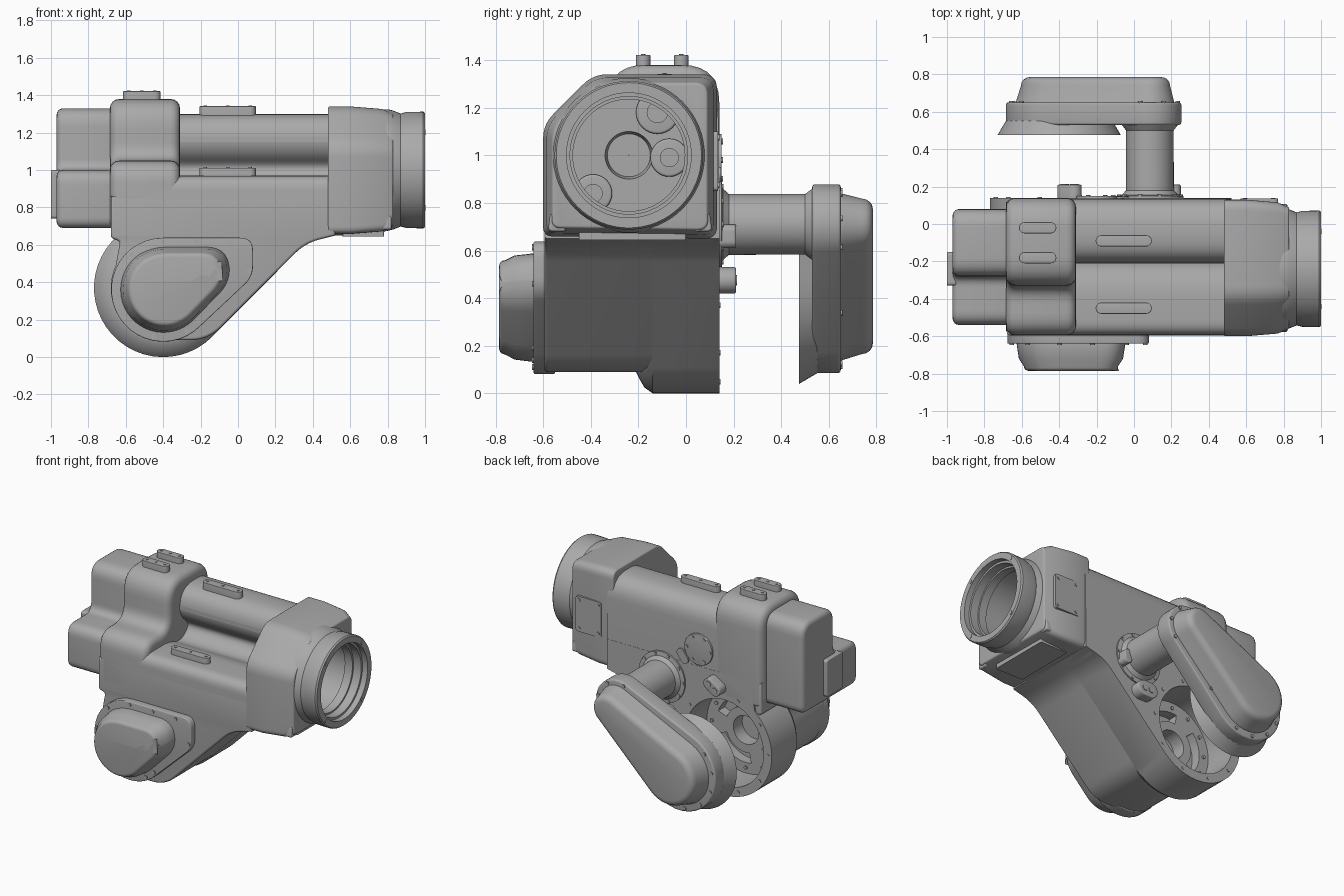
import bpy, bmesh
from math import sin, cos, pi, atan2, acos, hypot, radians
from mathutils import Vector

if "Cube" in bpy.data.objects:
    bpy.data.objects.remove(bpy.data.objects["Cube"])

metal = bpy.data.materials.new("cast grey metal")
metal.use_nodes = True
metal.diffuse_color = (0.4, 0.4, 0.4, 1)
metal.node_tree.nodes["Principled BSDF"].inputs["Base Color"].default_value = (0.4, 0.4, 0.4, 1)

AXES = {"x": lambda a, p: (a, p[0], p[1]),
        "y": lambda a, p: (p[0], a, p[1]),
        "z": lambda a, p: (p[0], p[1], a)}


# --- outline helpers (2D) ---
def rounded(corners, n=7):
    """Outline from (u, v, rounding) corners."""
    out = []
    for i, (u, v, r) in enumerate(corners):
        p = Vector((u, v))
        if r == 0:
            out.append(p)
            continue
        a = p + (Vector(corners[i - 1][:2]) - p).normalized() * r
        b = p + (Vector(corners[(i + 1) % len(corners)][:2]) - p).normalized() * r
        for k in range(n + 1):
            t = k / n
            out.append(a * (1 - t) ** 2 + p * 2 * t * (1 - t) + b * t * t)
    return out


def arc(c, r, start, end, n=24):
    angles = [radians(start + (end - start) * k / n) for k in range(n + 1)]
    return [Vector((c[0] + r * cos(a), c[1] + r * sin(a))) for a in angles]


def circle(c, r, n=48):
    return arc(c, r, 0, 360, n)[:-1]


def arc_outline(c, r, start, end, corners):
    """Arc closed by a chain of rounded corners."""
    pts = arc(c, r, start, end)
    return rounded([(*pts[-1], 0)] + corners + [(*pts[0], 0)]) + pts[1:-1]


def capsule(c1, r1, c2, r2, n=20):
    """Outer hull of two circles."""
    a = atan2(c2[1] - c1[1], c2[0] - c1[0])
    b = acos((r1 - r2) / hypot(c2[0] - c1[0], c2[1] - c1[1]))
    a, b = a * 180 / pi, b * 180 / pi
    return arc(c1, r1, a + b, a + 360 - b, n) + arc(c2, r2, a - b, a + b, n)


def scaled(pts, s, c):
    c = Vector(c)
    return [c + (p - c) * s for p in pts]


def inset(pts, d):
    """Counter-clockwise outline moved inward by d."""
    out = []
    for i, p in enumerate(pts):
        e1 = (p - pts[i - 1]).normalized()
        e2 = (pts[(i + 1) % len(pts)] - p).normalized()
        n1 = Vector((-e1.y, e1.x))
        n = (n1 + Vector((-e2.y, e2.x))).normalized()
        out.append(p + n * d / max(0.5, n.dot(n1)))
    return out


# --- solid helpers ---
def finish(bm, name):
    bmesh.ops.recalc_face_normals(bm, faces=bm.faces)
    mesh = bpy.data.meshes.new(name)
    bm.to_mesh(mesh)
    bm.free()
    mesh.materials.append(metal)
    obj = bpy.data.objects.new(name, mesh)
    bpy.context.collection.objects.link(obj)
    smooth(obj)
    return obj


def smooth(obj):
    bpy.ops.object.select_all(action="DESELECT")
    obj.select_set(True)
    bpy.context.view_layer.objects.active = obj
    bpy.ops.object.shade_smooth_by_angle(angle=radians(32))


def rim(a, pts, depth, steps=4):
    """Sections rolling from a flat end into the full outline."""
    turns = [pi / 2 * k / steps for k in range(steps + 1)]
    return [(a + depth * (1 - cos(t)), inset(pts, abs(depth) * (1 - sin(t)))) for t in turns]


def loft(name, axis, sections, bevel=0.0):
    """Solid through rising (position, outline) sections, with rounded end rims."""
    if bevel:
        sections = rim(*sections[0], bevel) + sections[1:-1] + rim(*sections[-1], -bevel)[::-1]
    bm = bmesh.new()
    rings = [[bm.verts.new(AXES[axis](a, p)) for p in pts] for a, pts in sections]
    n = len(rings[0])
    for lo, hi in zip(rings, rings[1:]):
        for i in range(n):
            bm.faces.new((lo[i], lo[(i + 1) % n], hi[(i + 1) % n], hi[i]))
    bm.faces.new(rings[0])
    bm.faces.new(rings[-1])
    return finish(bm, name)


def prism(name, axis, a, b, pts, bevel=0.0):
    return loft(name, axis, [(a, pts), (b, pts)], bevel)


def lathe(name, axis, c, profile, n=64):
    """Revolve (position, radius) points around an axis through c."""
    bm = bmesh.new()
    rings = [[bm.verts.new(AXES[axis](a, p)) for p in circle(c, r, n)] for a, r in profile]
    for lo, hi in zip(rings, rings[1:] + rings[:1]):
        for i in range(n):
            bm.faces.new((lo[i], lo[(i + 1) % n], hi[(i + 1) % n], hi[i]))
    return finish(bm, name)


def cut(objs, *cutters):
    for obj in objs:
        bpy.context.view_layer.objects.active = obj
        for cutter in cutters:
            mod = obj.modifiers.new("cut", "BOOLEAN")
            mod.object, mod.solver = cutter, "EXACT"
            bpy.ops.object.modifier_apply(modifier=mod.name)
        smooth(obj)
    for cutter in cutters:
        bpy.data.objects.remove(cutter)


def bolts(name, axis, a, b, centres, r=0.012):
    for c in centres:
        prism(name, axis, a, b, circle(c, r, 12))


# --- main casting ---
GEAR, ARM, NOSE = (-0.4, 0.37), (0.085, 0.71), (-0.24, 1.0)
SLOPE = [(0.36, 0.61, 0.08), (0.52, 0.65, 0), (0.52, 0.86, 0)]


def gear_outline(r):
    return arc_outline(GEAR, r, 130, 315, SLOPE + [(-0.6, 0.86, 0)])


front_case = prism("lower_case", "y", -0.595, 0.13, arc_outline(
    GEAR, 0.28, 155, 270, [(-0.16, 0.09, 0.1)] + SLOPE
    + [(-0.68, 0.86, 0), (-0.68, 0.635, 0.02), (-0.63, 0.62, 0.02)]), 0.015)
rear_case = loft("rear_gear_case", "y", [(-0.21, gear_outline(0.28)), (-0.195, gear_outline(0.31)),
                                         (-0.175, gear_outline(0.345)), (-0.14, gear_outline(0.37)),
                                         (0.14, gear_outline(0.37))])
prism("twin_tube_case", "x", -0.5, 0.52, rounded([
    (-0.595, 0.7, 0), (0.14, 0.7, 0), (0.135, 1.3, 0.15), (-0.21, 1.3, 0.15),
    (-0.21, 1.1, 0.08), (-0.09, 1.01, 0.07), (-0.2, 0.92, 0.07), (-0.33, 0.97, 0.06), (-0.595, 0.97, 0.08)]))
prism("left_case", "x", -0.685, -0.31, rounded([
    (-0.595, 0.69, 0.02), (0.14, 0.69, 0.02), (0.14, 1.38, 0.16), (-0.33, 1.38, 0.16),
    (-0.33, 1.05, 0.1), (-0.595, 1.05, 0.12)]), 0.05)
prism("left_end_cap", "x", -0.97, -0.64, rounded([
    (-0.54, 0.69, 0.06), (0.08, 0.69, 0.06), (0.08, 1.33, 0.1), (-0.28, 1.33, 0.1),
    (-0.28, 1.0, 0.06), (-0.54, 1.0, 0.08)]), 0.035)
prism("end_connector", "x", -1.0, -0.95, rounded([
    (-0.33, 0.74, 0.02), (-0.15, 0.74, 0.02), (-0.15, 1.0, 0.02), (-0.33, 1.0, 0.02)]), 0.006)
bolts("connector_bolt", "x", -1.0, -0.94, [(y, z) for y in (-0.29, -0.19) for z in (0.79, 0.95)])
prism("side_lug", "y", -0.5, -0.42, rounded([
    (-0.71, 0.82, 0.02), (-0.6, 0.82, 0), (-0.6, 0.9, 0), (-0.71, 0.9, 0.02)]), 0.01)

# --- open gear bore in the back ---
cut([front_case, rear_case],
    prism("bore_cutter", "y", -0.1, 0.3, circle(GEAR, 0.305, 64)),
    prism("hub_cutter", "y", -0.2, 0.3, circle(GEAR, 0.1)),
    *[prism("slot_cutter", "y", -0.17, -0.05, arc(GEAR, 0.23, s, s + 80) + arc(GEAR, 0.16, s + 80, s))
      for s in (20, 140, 260)])
bolts("gear_rim_bolt", "y", 0.13, 0.144, circle(GEAR, 0.338, 10))
bolts("bore_floor_bolt", "y", -0.11, -0.09, circle(GEAR, 0.265, 12))

# --- nose housing and open ring ---
collar = rounded([(-0.6, 0.66, 0.04), (0.13, 0.65, 0.05), (0.13, 1.34, 0.06),
                  (-0.39, 1.34, 0.06), (-0.6, 1.13, 0.06)])
nose = loft("nose_housing", "x", [(0.48, collar), (0.6, collar), (0.77, scaled(collar, 0.96, NOSE)),
                                  (0.83, scaled(collar, 0.9, NOSE))], 0.012)
cut([nose], prism("nose_cutter", "x", 0.54, 1.1, circle(NOSE, 0.28, 64)))
lathe("nose_ring", "x", NOSE, [
    (0.53, 0.3), (0.8, 0.325), (0.83, 0.318), (0.87, 0.302), (0.9, 0.31), (0.99, 0.312), (1.0, 0.305),
    (1.0, 0.262), (0.96, 0.262), (0.96, 0.247), (0.9, 0.247), (0.9, 0.235), (0.84, 0.235),
    (0.84, 0.245), (0.6, 0.245), (0.6, 0.1), (0.55, 0.09), (0.55, 0.001), (0.53, 0.001)])
bolts("ring_bolt", "x", 0.98, 1.003, arc(NOSE, 0.285, 45, 315, 3), 0.014)
for y, z, r in ((-0.12, 1.18, 0.09), (-0.07, 0.99, 0.08), (-0.39, 0.84, 0.08)):
    prism("inner_boss", "x", 0.59, 0.63, circle((y, z), r, 32), 0.01)
    prism("inner_boss_pin", "x", 0.6, 0.645, circle((y, z), r * 0.5, 24))
prism("nose_back_plate", "y", 0.1, 0.135, rounded([
    (0.57, 0.85, 0.02), (0.77, 0.85, 0.02), (0.77, 1.1, 0.02), (0.57, 1.1, 0.02)]))
bolts("back_plate_bolt", "y", 0.12, 0.14, [(x, z) for x in (0.595, 0.745) for z in (0.875, 1.075)])
prism("nose_bottom_plate", "z", 0.645, 0.7, rounded([
    (0.56, -0.45, 0.01), (0.78, -0.45, 0.01), (0.78, 0.0, 0.01), (0.56, 0.0, 0.01)]))
for y in (-0.54, 0.07):
    prism("nose_lower_rib", "x", 0.58, 0.82, rounded([
        (y - 0.04, 0.68, 0.02), (y + 0.04, 0.68, 0.02), (y + 0.03, 0.76, 0.02), (y - 0.03, 0.76, 0.02)]), 0.01)

# --- mounting pads on top ---
for x0, x1, y, z in ((-0.585, -0.445, -0.02, 1.38), (-0.585, -0.445, -0.18, 1.38),
                     (-0.175, 0.065, -0.09, 1.3), (-0.175, 0.065, -0.45, 0.97)):
    prism("mounting_pad", "z", z - 0.05, z + 0.042, capsule((x0, y), 0.03, (x1, y), 0.03, 10), 0.004)
    bolts("pad_bolt", "z", z, z + 0.046, [(x0, y), ((x0 + x1) / 2, y), (x1, y)], 0.009)

# --- front gear cover ---
COVER = (-0.4, 0.36)
prism("front_cover_flange", "y", -0.64, -0.55, arc_outline(
    COVER, 0.278, 90, 316, [(0.08, 0.43, 0.06), (0.08, 0.638, 0.07)]), 0.006)
MID = (-0.34, 0.37)
dome = arc_outline(COVER, 0.23, 125, 315, [(-0.04, 0.4, 0.08), (-0.05, 0.59, 0.12), (-0.46, 0.59, 0.08)])
loft("front_cover_dome", "y", [(-0.785, scaled(dome, 0.86, MID)), (-0.72, scaled(dome, 0.95, MID)),
                               (-0.6, dome)], 0.025)
bolts("front_cover_bolt", "y", -0.647, -0.63, arc(COVER, 0.255, 90, 300, 5)
      + [Vector(p) for p in ((-0.22, 0.615), (-0.04, 0.612), (0.06, 0.46), (-0.21, 0.19))])

# --- rear cross tube and arm cover ---
lathe("cross_tube", "y", ARM, [(0.1, 0.18), (0.15, 0.18), (0.155, 0.15), (0.18, 0.128), (0.5, 0.127),
                               (0.53, 0.15), (0.56, 0.15), (0.56, 0.001), (0.1, 0.001)])
bolts("tube_flange_bolt", "y", 0.14, 0.158, circle(ARM, 0.165, 10))
arm = prism("arm_flange", "y", 0.53, 0.65, capsule(GEAR, 0.285, ARM, 0.168), 0.012)
skirt = loft("arm_skirt", "y", [(0.475, circle(GEAR, 0.33, 64)), (0.56, circle(GEAR, 0.28, 64))])
cut([arm, skirt], prism("skirt_cutter", "y", 0.4, 0.6, circle(GEAR, 0.25, 64)))
loft("arm_dome", "y", [(0.6, capsule(GEAR, 0.235, ARM, 0.132)), (0.66, capsule(GEAR, 0.23, ARM, 0.128)),
                       (0.785, capsule(GEAR, 0.205, ARM, 0.108))], 0.045)
bolts("arm_bolt", "y", 0.64, 0.657, arc(GEAR, 0.26, 140, 290, 5) + arc(ARM, 0.15, -40, 110, 3)
      + [Vector((-0.29, 0.61)), Vector((-0.1, 0.34))])

# --- small fittings on the back face ---
prism("oval_fitting", "y", 0.1, 0.21, capsule((-0.37, 0.755), 0.04, (-0.32, 0.79), 0.04), 0.006)
prism("lower_fitting", "y", 0.1, 0.21, capsule((0.03, 0.475), 0.055, (0.08, 0.475), 0.055), 0.006)
prism("tube_side_fitting", "y", 0.1, 0.21, capsule((0.22, 0.64), 0.03, (0.22, 0.68), 0.03), 0.006)
prism("oval_plate", "y", 0.1, 0.148, capsule((-0.06, 0.92), 0.03, (-0.09, 0.88), 0.03))
bolts("fitting_port", "y", 0.2, 0.214, [(-0.37, 0.755), (-0.32, 0.79), (0.03, 0.475), (0.08, 0.475)], 0.022)
prism("round_access_cover", "y", 0.1, 0.15, circle((-0.2, 0.98), 0.11), 0.004)
bolts("access_cover_bolt", "y", 0.14, 0.155, circle((-0.2, 0.98), 0.09, 6))
